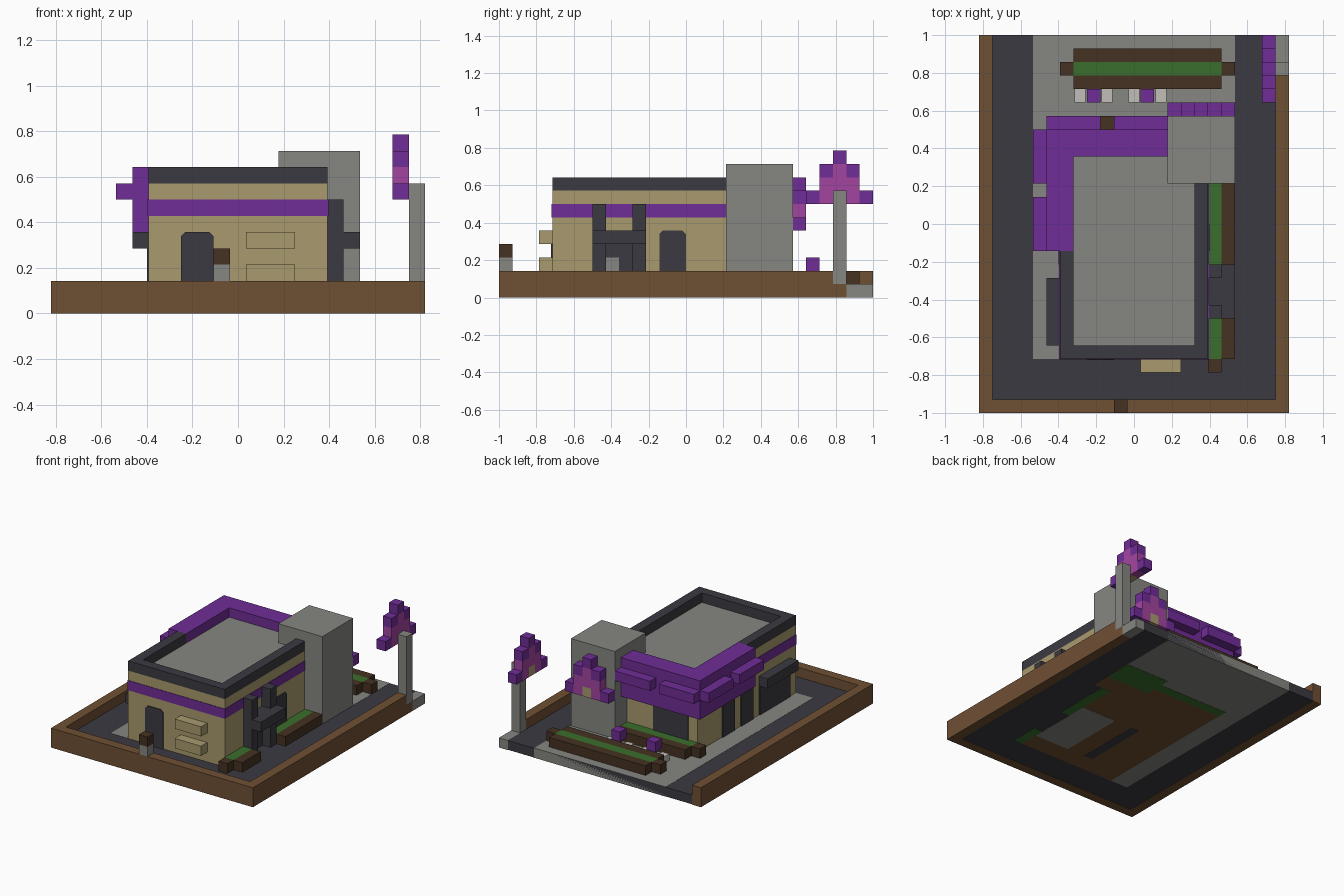
import bpy, bmesh
from mathutils import Vector

if "Cube" in bpy.data.objects:
    bpy.data.objects.remove(bpy.data.objects["Cube"])

U = 1 / 14  # block size; positions below count blocks from the front left ground corner


def material(name, *rgb):
    m = bpy.data.materials.new(name)
    m.use_nodes = True
    m.diffuse_color = (*rgb, 1)
    m.node_tree.nodes["Principled BSDF"].inputs["Base Color"].default_value = (*rgb, 1)
    return m


BROWN = material("brown earth", .159, .08, .034)
DARK = material("charcoal", .044, .042, .053)
TAN = material("tan wall", .397, .323, .156)
PURPLE = material("purple", .159, .026, .309)
PINK = material("magenta", .366, .06, .352)
GREY = material("stone grey", .238, .242, .22)
WOOD = material("dark wood", .06, .032, .016)
GREEN = material("hedge green", .042, .159, .026)
WHITE = material("pale seat", .54, .52, .48)


def place(p):
    return Vector((p[0] - 11.5, p[1] - 14, p[2])) * U


def finish(name, bm, mat):
    bmesh.ops.recalc_face_normals(bm, faces=bm.faces[:])
    me = bpy.data.meshes.new(name)
    bm.to_mesh(me)
    bm.free()
    me.materials.append(mat)
    ob = bpy.data.objects.new(name, me)
    bpy.context.collection.objects.link(ob)
    return ob


def box(name, mat, x, y, z):
    """Block spanning the given x, y and z ranges."""
    bm = bmesh.new()
    bmesh.ops.create_cube(bm, size=1)
    for v in bm.verts:
        v.co = place([r[0] if c < 0 else r[1] for c, r in zip(v.co, (x, y, z))])
    return finish(name, bm, mat)


def arch(name, mat, axis, at, side, span, top):
    """Thin door or window plate with clipped top corners on a wall."""
    a, b = span
    c = .25
    outline = ((a, 1), (b, 1), (b, top - c), (b - c, top), (a + c, top), (a, top - c))
    bm = bmesh.new()
    pts = [(at, u, w) if axis == "x" else (u, at, w) for u, w in outline]
    face = bm.faces.new([bm.verts.new(place(p)) for p in pts])
    out = bmesh.ops.extrude_face_region(bm, geom=[face])["geom"]
    move = Vector((side, 0, 0) if axis == "x" else (0, side, 0)) * .007
    bmesh.ops.translate(bm, vec=move, verts=[g for g in out if isinstance(g, bmesh.types.BMVert)])
    finish(name, bm, mat)


# ground
box("asphalt", DARK, (1, 22), (1, 28), (.04, 1))
box("pavement_back", GREY, (4, 19), (20, 28), (.02, 1.02))
box("pavement_left", GREY, (4, 6), (4, 20), (.02, 1.02))
box("border_left", BROWN, (0, 1), (0, 28), (0, 2))
box("border_front", BROWN, (1, 22), (0, 1), (0, 2))
box("border_right", BROWN, (22, 23), (0, 25), (0, 2))
box("border_right_end", BROWN, (22, 23), (25, 26), (0, 1))
box("kerb", GREY, (22, 23), (26, 28), (0, 1))

# underside of the floors and beds
box("inner_floor", BROWN, (6, 17), (4, 20), (.01, .9))
box("tower_floor", BROWN, (14, 19), (17, 22), (.01, .9))
box("kitchen_floor", GREY, (13, 17), (6, 13), (0, .1))
box("counter_floor", DARK, (10, 11), (6, 13), (0, .1))
box("bed_back", GREEN, (6, 14), (20, 21), (0, .1))
box("bed_tower", GREEN, (14, 19), (19, 22), (0, .1))
box("bed_right_rear", GREEN, (17, 18), (11, 17), (0, .1))
box("bed_right_front", GREEN, (17, 18), (4, 7), (0, .1))

# building
box("walls", TAN, (6, 17), (4, 20), (1, 8))
box("roof", GREY, (7, 16), (5, 19), (7.9, 8.03))
box("stripe", PURPLE, (5.95, 17.05), (3.95, 18), (6, 7))
box("parapet_front", DARK, (6, 17), (4, 5), (8, 9))
box("parapet_left", DARK, (6, 7), (5, 12), (8, 9))
box("parapet_right", DARK, (16, 17), (5, 17), (8, 9))
box("tower", GREY, (14, 19), (17, 22), (1, 10))

# purple fascia around the rear left corner, with awnings
box("fascia_left", PURPLE, (5, 6), (12, 21), (5, 9))
box("fascia_back", PURPLE, (6, 14), (20, 21), (5, 9))
box("fascia_top_left", PURPLE, (6, 7), (12, 20), (8, 9))
box("fascia_top_back", PURPLE, (7, 14), (19, 20), (8, 9))
for y in ((12, 16), (17, 21)):
    box("awning_left", PURPLE, (4, 5), y, (7, 8))
for x in ((5, 9), (10, 14)):
    box("awning_back", PURPLE, x, (21, 22), (7, 8))

# doors and windows
arch("front_door", DARK, "y", 4, -1, (8, 10), 5)
arch("right_door", DARK, "x", 17, 1, (12, 14), 5)
for y in ((11, 13), (14, 16)):
    arch("left_window", DARK, "x", 6, -1, y, 5)
arch("back_window", DARK, "y", 20, 1, (7, 11), 5)
box("left_doors", DARK, (5.9, 6), (5, 10), (1, 4))
box("left_door_canopy", DARK, (5, 6), (5, 10), (4, 5))
for z in ((2, 3), (4, 5)):
    box("front_ledge", TAN, (12, 15), (3, 4), z)

# service window on the right side
for y in ((7, 8), (10, 11)):
    box("service_pillar", DARK, (17, 18), y, (1, 7))
box("service_canopy", DARK, (17, 19), (7, 11), (4, 5))
box("service_panel", DARK, (17, 17.1), (8, 10), (1, 4))
box("service_hatch", GREY, (17, 17.2), (8, 9), (1, 3))

# planters
for x, y in (((7, 18), (24, 25)), ((7, 18), (26, 27)), ((6, 7), (25, 26)), ((18, 19), (25, 26)),
             ((6, 14), (21, 22)), ((5, 6), (20, 21)),
             ((18, 19), (11, 17)), ((18, 19), (4, 7)), ((17, 18), (3, 4))):
    box("planter_log", WOOD, x, y, (1, 2))
for x, y in (((7, 18), (25, 26)), ((6, 14), (20, 21)), ((17, 18), (11, 17)), ((17, 18), (4, 7))):
    box("hedge", GREEN, x, y, (1, 2))

# tables and seats
for x in (8, 13 - 1):
    box("table_leg", GREY, (x + .3, x + .7), (23.3, 23.7), (1, 2))
    box("table_top", PURPLE, (x, x + 1), (23, 24), (2, 3))
    for s in (x - 1, x + 1):
        box("seat", WHITE, (s + .1, s + .9), (23, 24), (1, 1.7))

# marker at the front
box("marker_base", GREY, (10, 11), (0, 1), (2, 3))
box("marker_top", WOOD, (10, 11), (0, 1), (3, 4))

# stepped sign plaques, rows listed from the bottom up
ROWS = ((PURPLE, PINK, TAN, PINK, PURPLE), (None, PINK, PINK, PINK, None),
        (None, PURPLE, PINK, PURPLE, None), (None, None, PURPLE, None, None))


def plaque(name, x, y, z, along_y):
    for r, row in enumerate(ROWS):
        for c, mat in enumerate(row):
            if mat:
                px, py = (x, y + c) if along_y else (x + c, y)
                box(name, mat, (px, px + 1), (py, py + 1), (z + r, z + r + 1))


plaque("tower_plaque", 14, 22, 5, False)
box("sign_post", GREY, (22, 23), (25, 26), (1, 8))
plaque("roadside_plaque", 21, 23, 7, True)
